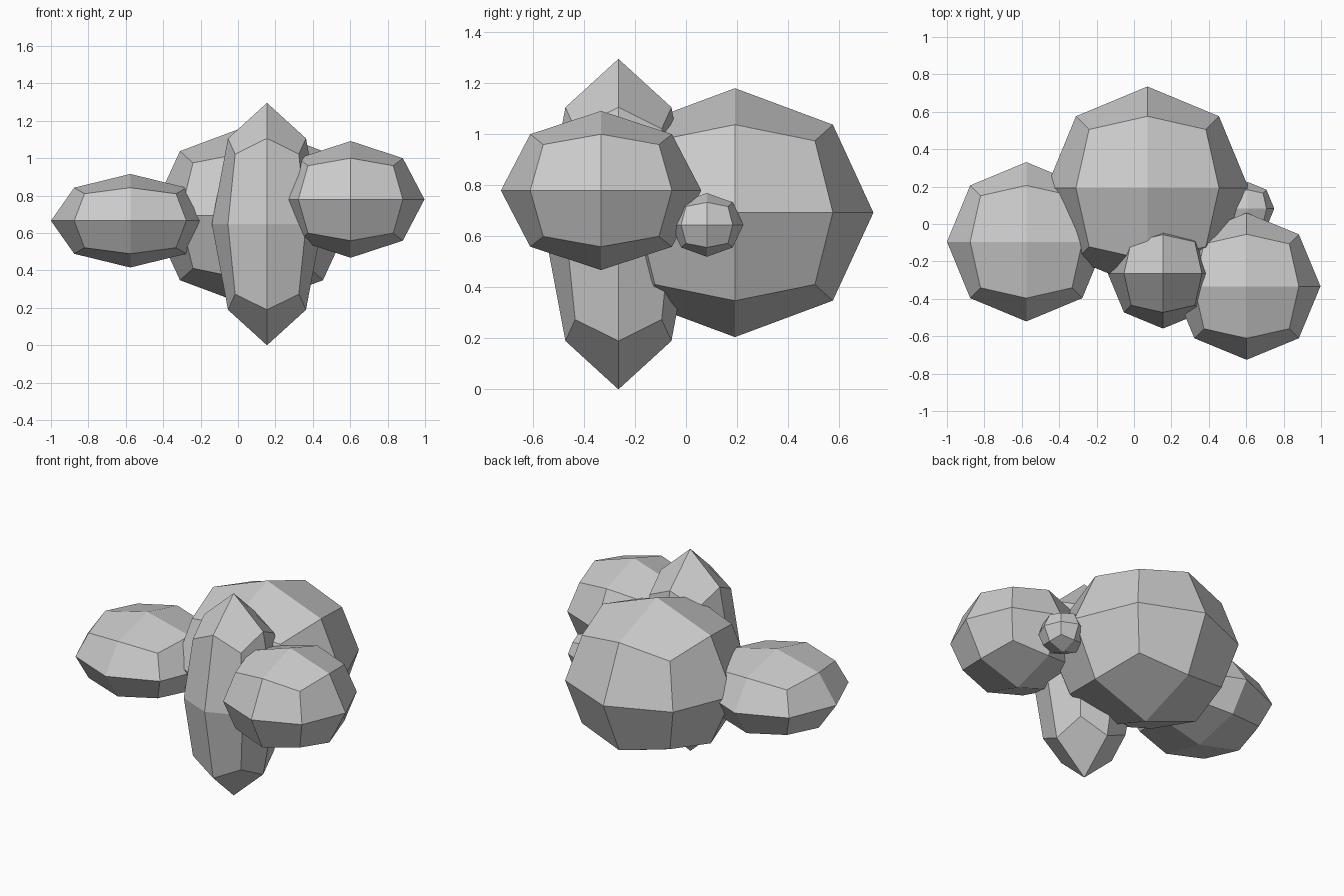
import bpy, bmesh
from mathutils import Vector

if "Cube" in bpy.data.objects:
    bpy.data.objects.remove(bpy.data.objects["Cube"])


def lobe(name, center, radii):
    """Low-poly ellipsoid: a once-subdivided cube pushed out to a sphere."""
    bm = bmesh.new()
    bmesh.ops.create_cube(bm, size=2)
    bmesh.ops.subdivide_edges(bm, edges=bm.edges[:], cuts=1, use_grid_fill=True)
    for v in bm.verts:
        n = v.co.normalized()
        v.co = Vector(center) + Vector(n[i] * radii[i] for i in range(3))
    bmesh.ops.recalc_face_normals(bm, faces=bm.faces[:])
    mesh = bpy.data.meshes.new(name)
    bm.to_mesh(mesh)
    bm.free()
    obj = bpy.data.objects.new(name, mesh)
    bpy.context.collection.objects.link(obj)
    return obj


# Large rear mass
lobe("main_lobe", (0.072, 0.192, 0.693), (0.541, 0.543, 0.488))
# Flattened side masses
lobe("left_lobe", (-0.576, -0.095, 0.666), (0.424, 0.426, 0.25))
lobe("right_lobe", (0.602, -0.333, 0.78), (0.395, 0.393, 0.312))
# Tall pointed front column
lobe("front_column", (0.155, -0.265, 0.648), (0.295, 0.294, 0.648))
# Small bud behind the right mass
lobe("small_lobe", (0.608, 0.082, 0.645), (0.142, 0.143, 0.125))
